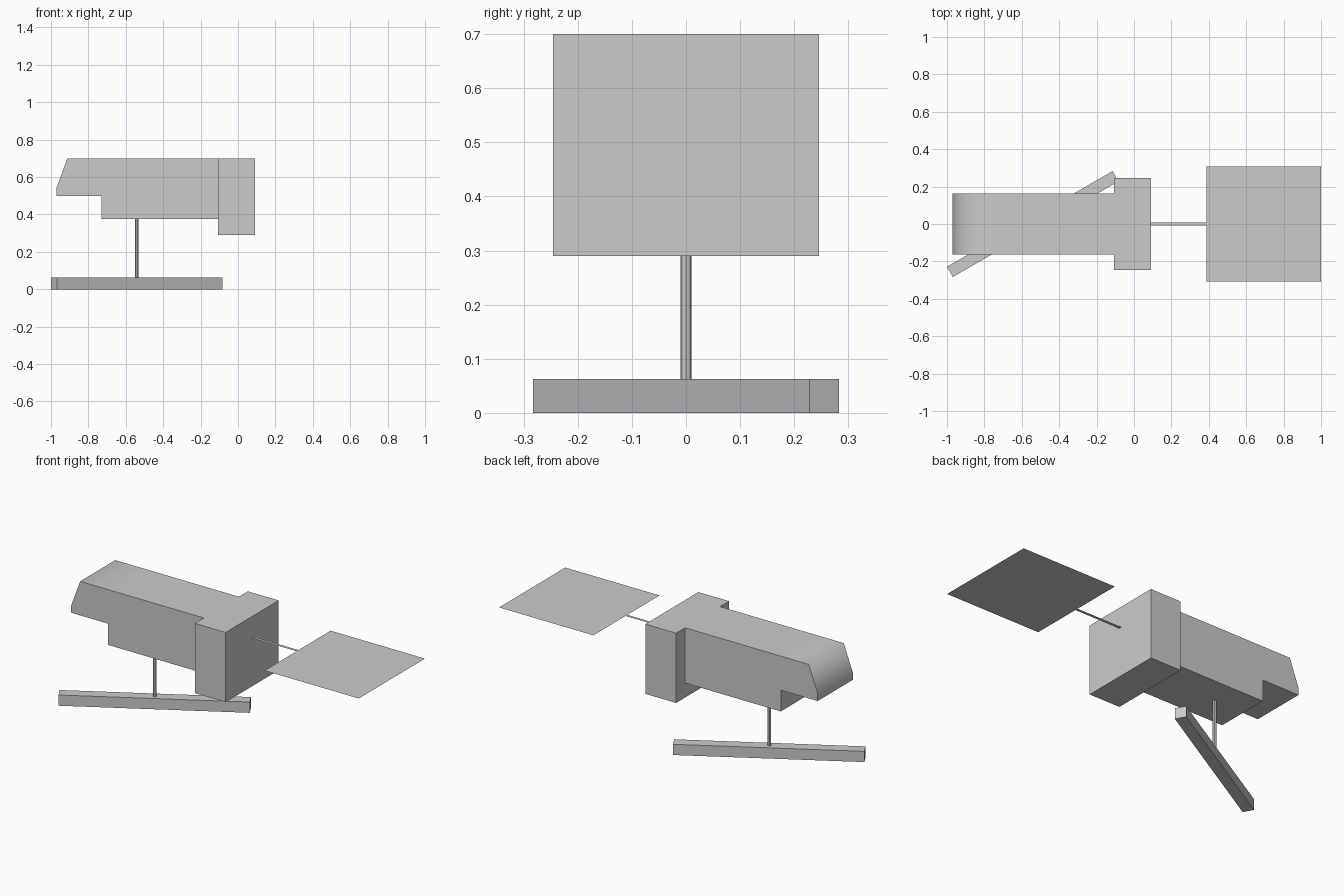
import bpy, bmesh, math

if "Cube" in bpy.data.objects:
    bpy.data.objects.remove(bpy.data.objects["Cube"])


def make_object(name, bm):
    bmesh.ops.recalc_face_normals(bm, faces=bm.faces)
    mesh = bpy.data.meshes.new(name)
    bm.to_mesh(mesh)
    bm.free()
    obj = bpy.data.objects.new(name, mesh)
    bpy.context.collection.objects.link(obj)
    return obj


def box(name, x0, x1, half_y, z0, z1):
    bm = bmesh.new()
    bmesh.ops.create_cube(bm, size=1)
    for v in bm.verts:
        v.co = (x1 if v.co.x > 0 else x0, math.copysign(half_y, v.co.y),
                z1 if v.co.z > 0 else z0)
    return make_object(name, bm)


def sheet(name, x0, x1, half_y, z):
    bm = bmesh.new()
    bm.faces.new([bm.verts.new(p) for p in (
        (x0, -half_y, z), (x1, -half_y, z), (x1, half_y, z), (x0, half_y, z))])
    mesh = bpy.data.meshes.new(name)
    bm.to_mesh(mesh)
    bm.free()
    obj = bpy.data.objects.new(name, mesh)
    bpy.context.collection.objects.link(obj)
    return obj


# Long body: side profile extruded across y, softly shaded over the nose
profile = [(-0.97, 0.5), (-0.73, 0.5), (-0.73, 0.375), (-0.108, 0.375),
           (-0.108, 0.7), (-0.73, 0.7), (-0.912, 0.7), (-0.97, 0.543)]
bm = bmesh.new()
side = bm.faces.new([bm.verts.new((x, -0.163, z)) for x, z in profile])
grown = bmesh.ops.extrude_face_region(bm, geom=[side], use_keep_orig=True)
for v in grown["geom"]:
    if isinstance(v, bmesh.types.BMVert):
        v.co.y = 0.163
body = make_object("body", bm)
bpy.context.view_layer.objects.active = body
body.select_set(True)
bpy.ops.object.shade_smooth_by_angle(angle=math.radians(75))
body.select_set(False)

# Wide block at the rear of the body
box("end_block", -0.108, 0.092, 0.246, 0.29, 0.7)

# Paper-thin panel and its arm
sheet("panel_arm", 0.092, 0.388, 0.009, 0.578)
sheet("panel", 0.387, 1.0, 0.307, 0.578)

# Antenna bar, turned 30 degrees under the body
bar = box("antenna_bar", -0.5115, 0.5115, 0.0315, 0.0, 0.063)
bar.location.x = -0.5413
bar.rotation_euler.z = math.radians(30)

# Post carrying the bar
bpy.ops.mesh.primitive_cylinder_add(vertices=8, radius=0.0105, depth=0.312,
                                    location=(-0.5413, 0, 0.219))
bpy.context.object.name = "antenna_post"
